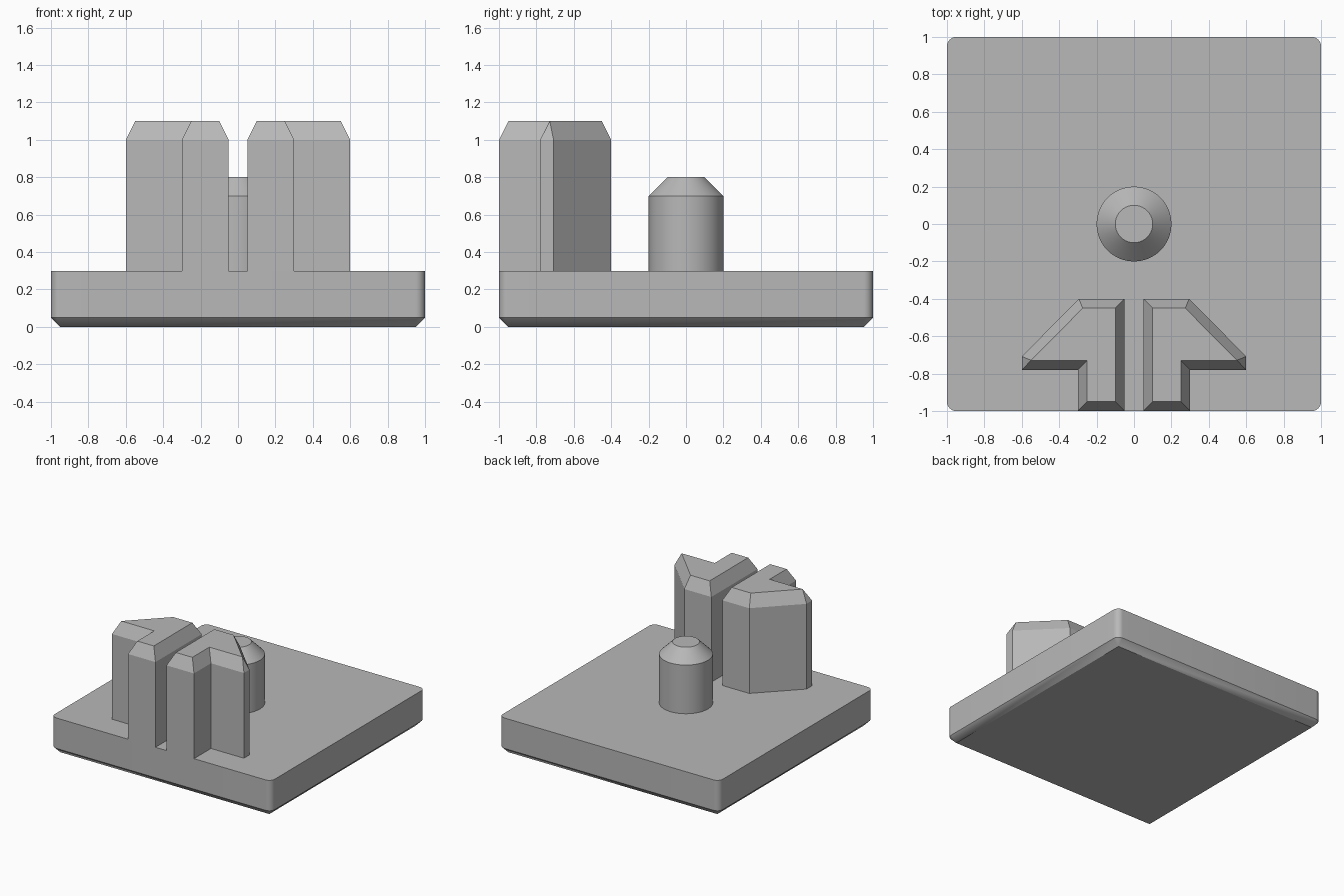
import bpy, bmesh, math
from mathutils import Vector

cube = bpy.data.objects.get("Cube")
if cube:
    bpy.data.objects.remove(cube, do_unlink=True)

# One flat colour for the whole model
GREY = (0.48, 0.48, 0.48, 1)
grey = bpy.data.materials.new("plain grey")
grey.use_nodes = True
grey.diffuse_color = GREY
grey.node_tree.nodes["Principled BSDF"].inputs["Base Color"].default_value = GREY


def loft(name, rings, cap_bottom=True):
    """Skin a stack of (outline, height) rings and cap the ends."""
    bm = bmesh.new()
    loops = [[bm.verts.new((x, y, z)) for x, y in pts] for pts, z in rings]
    n = len(loops[0])
    for low, high in zip(loops, loops[1:]):
        for i in range(n):
            j = (i + 1) % n
            bm.faces.new((low[i], low[j], high[j], high[i]))
    bm.faces.new(loops[-1])
    if cap_bottom:
        bm.faces.new(loops[0][::-1])
    # Corners that meet in a point collapse cleanly
    bmesh.ops.remove_doubles(bm, verts=bm.verts, dist=0.003)
    bmesh.ops.recalc_face_normals(bm, faces=bm.faces)
    mesh = bpy.data.meshes.new(name)
    bm.to_mesh(mesh)
    bm.free()
    obj = bpy.data.objects.new(name, mesh)
    bpy.context.collection.objects.link(obj)
    mesh.materials.append(grey)
    bpy.ops.object.select_all(action="DESELECT")
    obj.select_set(True)
    bpy.context.view_layer.objects.active = obj
    bpy.ops.object.shade_smooth_by_angle(angle=math.radians(25))
    return obj


def circle(radius, sides=64):
    return [(radius * math.cos(math.tau * i / sides),
             radius * math.sin(math.tau * i / sides)) for i in range(sides)]


def rounded_square(half, radius, steps=8):
    pts = []
    for corner in range(4):
        mid = math.radians(45 + 90 * corner)
        cx = math.copysign(half - radius, math.cos(mid))
        cy = math.copysign(half - radius, math.sin(mid))
        for s in range(steps + 1):
            a = math.radians(90) * (corner + s / steps)
            pts.append((cx + radius * math.cos(a), cy + radius * math.sin(a)))
    return pts


def inset(pts, dist):
    """Mitred inward offset of a counter-clockwise outline."""
    result = []
    for i, p in enumerate(pts):
        p = Vector(p)
        d1 = (p - Vector(pts[i - 1])).normalized()
        d2 = (Vector(pts[(i + 1) % len(pts)]) - p).normalized()
        n1, n2 = Vector((-d1.y, d1.x)), Vector((-d2.y, d2.x))
        result.append(tuple(p + (n1 + n2) * dist / (1 + n1.dot(n2))))
    return result


# Base slab with rounded corners and a chamfered underside
TOP = 0.3
loft("base_plate", [(rounded_square(0.95, 0), 0),
                    (rounded_square(1, 0.05), 0.05),
                    (rounded_square(1, 0.05), TOP)])

# Round post with a conical shoulder
loft("centre_post", [(circle(0.2), TOP), (circle(0.2), 0.7), (circle(0.1), 0.8)],
     cap_bottom=False)

# Half-arrow towers, mirrored across the slot
half_arrow = [(0.05, -1), (0.3, -1), (0.3, -0.78), (0.6, -0.78),
              (0.6, -0.708), (0.295, -0.4), (0.05, -0.4)]
for name, side in (("left_tower", 1), ("right_tower", -1)):
    rings = [(half_arrow, TOP), (half_arrow, 1), (inset(half_arrow, 0.05), 1.1)]
    loft(name, [([(side * x, y) for x, y in pts], z) for pts, z in rings],
         cap_bottom=False)
